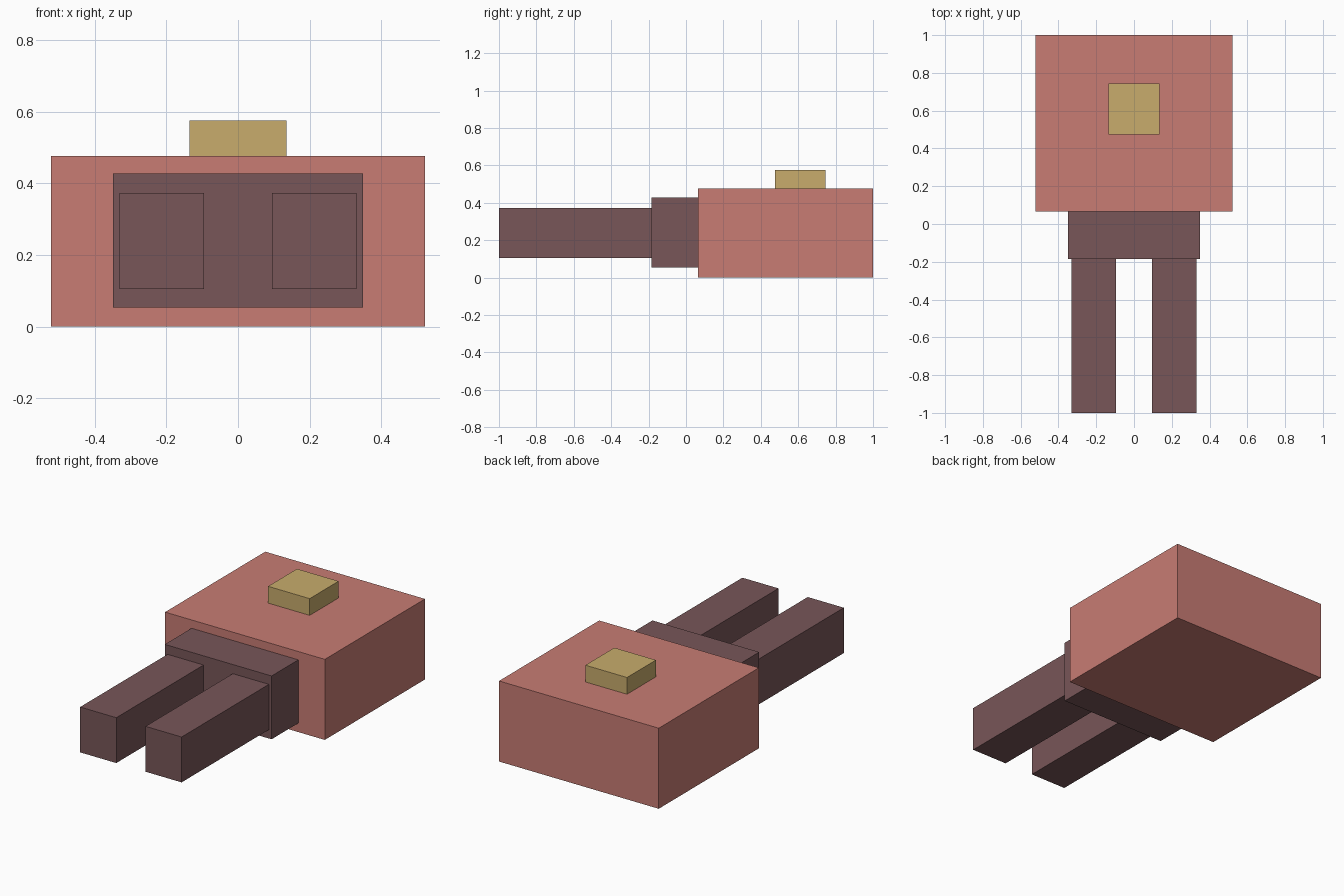
import bpy
from mathutils import Vector

if "Cube" in bpy.data.objects:
    bpy.data.objects.remove(bpy.data.objects["Cube"])


def material(name, colour):
    m = bpy.data.materials.new(name)
    m.diffuse_color = (*colour, 1)
    m.use_nodes = True
    m.node_tree.nodes["Principled BSDF"].inputs["Base Color"].default_value = m.diffuse_color
    return m


def box(name, low, high, mat):
    """Axis-aligned block between two corners."""
    low, high = Vector(low), Vector(high)
    bpy.ops.mesh.primitive_cube_add(size=1, location=(low + high) / 2)
    ob = bpy.context.object
    ob.name = name
    ob.scale = high - low
    bpy.ops.object.transform_apply(location=False, rotation=False, scale=True)
    ob.data.materials.append(mat)
    return ob


red = material("dusty red", (0.578, 0.202, 0.174))
brown = material("dark brown", (0.188, 0.093, 0.098))
gold = material("dull gold", (0.578, 0.413, 0.150))

# Main block with its raised button
box("body", (-0.522, 0.065, 0), (0.522, 1, 0.476), red)
box("button", (-0.136, 0.475, 0.476), (0.136, 0.745, 0.575), gold)

# Narrower collar at the front of the block
box("collar", (-0.349, -0.185, 0.053), (0.349, 0.065, 0.427), brown)

# Two matching prongs
for side, name in ((-1, "left_prong"), (1, "right_prong")):
    x = side * 0.2135
    box(name, (x - 0.118, -1, 0.105), (x + 0.118, -0.185, 0.373), brown)
